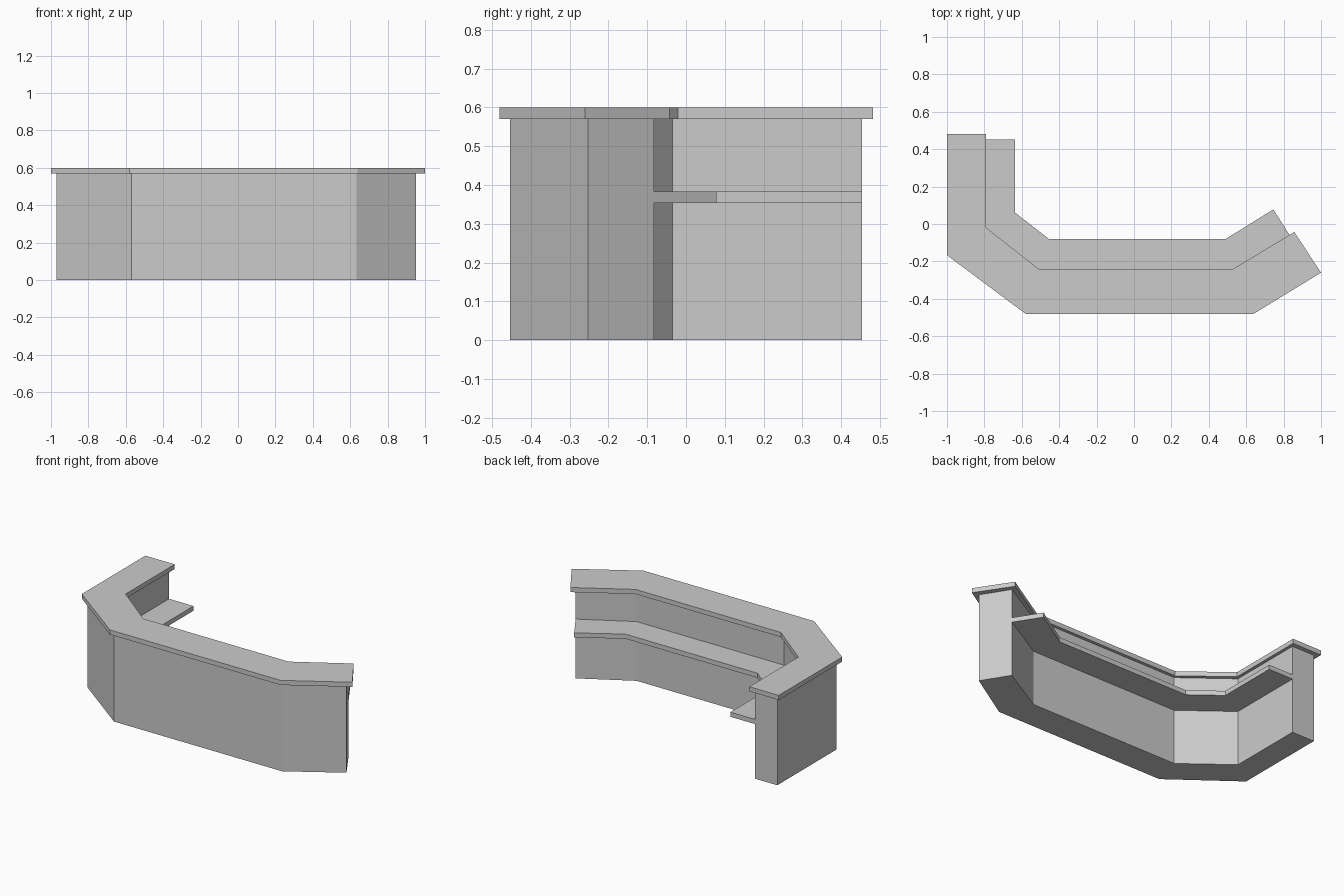
import bpy
import bmesh

cube = bpy.data.objects.get("Cube")
if cube:
    bpy.data.objects.remove(cube, do_unlink=True)

# One plain grey for the whole counter
grey = bpy.data.materials.new("light_grey")
grey.use_nodes = True
colour = (0.6, 0.6, 0.6, 1)
grey.diffuse_color = colour
grey.node_tree.nodes["Principled BSDF"].inputs["Base Color"].default_value = colour


def band(name, outer, inner, bottom, top):
    """Extrude the strip between two matching plan paths into a solid."""
    bm = bmesh.new()
    front = [bm.verts.new((x, y, bottom)) for x, y in outer]
    back = [bm.verts.new((x, y, bottom)) for x, y in inner]
    faces = [bm.faces.new((front[i], front[i + 1], back[i + 1], back[i]))
             for i in range(len(outer) - 1)]
    faces = bmesh.ops.dissolve_faces(bm, faces=faces)["region"]
    raised = bmesh.ops.extrude_face_region(bm, geom=faces, use_keep_orig=True)["geom"]
    bmesh.ops.translate(bm, vec=(0, 0, top - bottom),
                        verts=[g for g in raised if isinstance(g, bmesh.types.BMVert)])
    bmesh.ops.recalc_face_normals(bm, faces=bm.faces)
    mesh = bpy.data.meshes.new(name)
    bm.to_mesh(mesh)
    bm.free()
    mesh.materials.append(grey)
    obj = bpy.data.objects.new(name, mesh)
    bpy.context.collection.objects.link(obj)
    return obj


# Plan paths, from the long left-hand arm round to the short angled end
wall_outer = [(-0.97, 0.453), (-0.97, -0.153), (-0.57, -0.453), (0.633, -0.453), (0.953, -0.253)]
wall_inner = [(-0.81, 0.453), (-0.81, -0.035), (-0.52, -0.26), (0.535, -0.26), (0.847, -0.083)]
shelf_edge = [(-0.635, 0.453), (-0.635, 0.06), (-0.455, -0.08), (0.49, -0.08), (0.745, 0.078)]
top_outer = [(-1, 0.482), (-1, -0.167), (-0.58, -0.48), (0.64, -0.48), (1, -0.26)]
top_inner = [(-0.79, 0.482), (-0.79, -0.02), (-0.51, -0.24), (0.53, -0.24), (0.857, -0.043)]

band("counter_wall", wall_outer, wall_inner, 0, 0.57)
band("work_shelf", wall_inner, shelf_edge, 0.353, 0.383)
band("counter_top", top_outer, top_inner, 0.57, 0.6)
